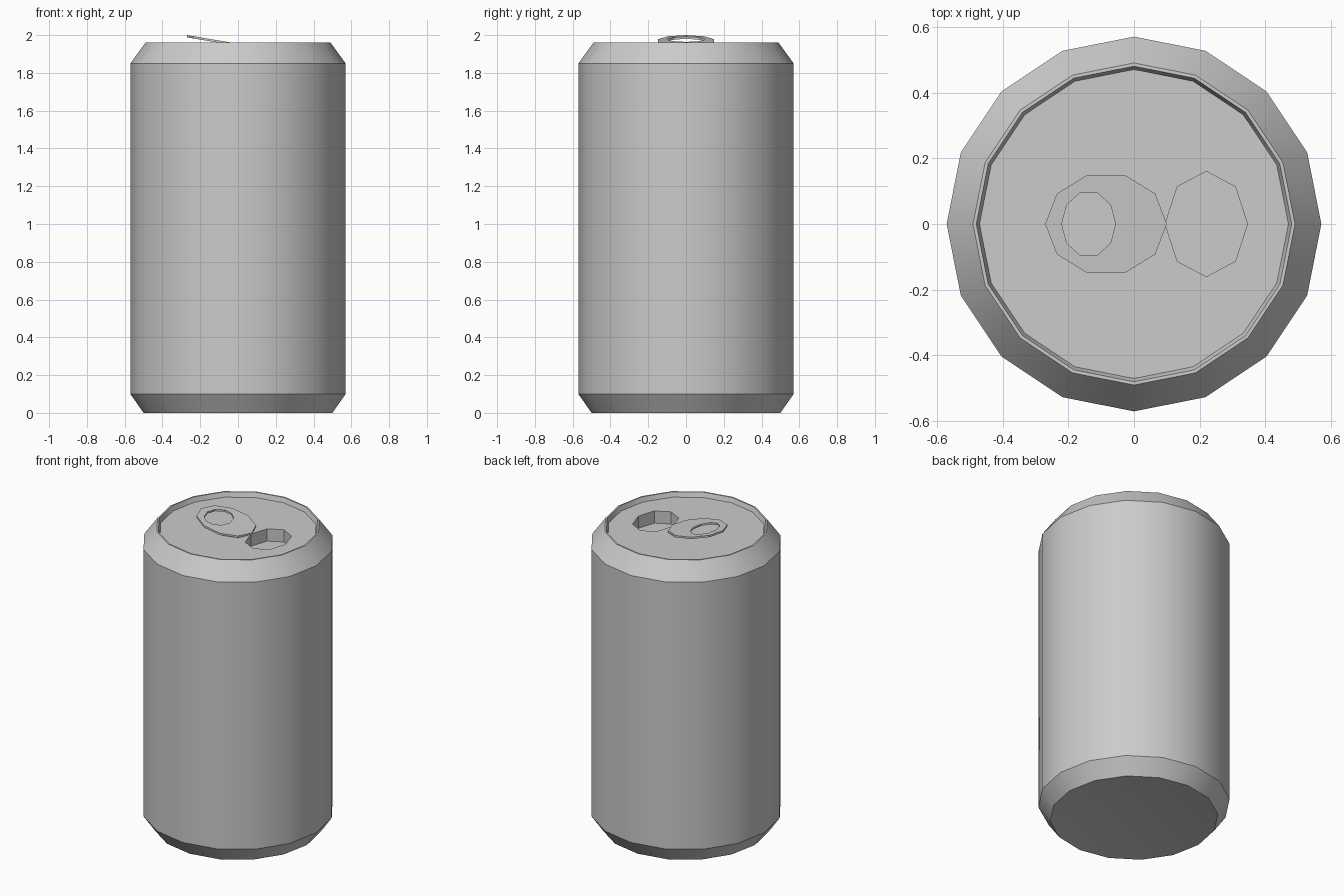
import bpy, bmesh, math

cube = bpy.data.objects.get("Cube")
if cube:
    bpy.data.objects.remove(cube)

SIDES = 16
LID_Z = 1.93

metal = bpy.data.materials.new("light grey metal")
metal.use_nodes = True
color = (0.6, 0.6, 0.6, 1)
metal.diffuse_color = color
metal.node_tree.nodes["Principled BSDF"].inputs["Base Color"].default_value = color


def make_object(name, bm):
    bmesh.ops.recalc_face_normals(bm, faces=bm.faces)
    mesh = bpy.data.meshes.new(name)
    bm.to_mesh(mesh)
    bm.free()
    mesh.materials.append(metal)
    obj = bpy.data.objects.new(name, mesh)
    bpy.context.collection.objects.link(obj)
    return obj


def ring(bm, cx, rx, ry, sides, height):
    """Loop of vertices; height is a function of x."""
    verts = []
    for i in range(sides):
        a = math.tau * i / sides
        x = cx + rx * math.cos(a)
        verts.append(bm.verts.new((x, ry * math.sin(a), height(x))))
    return verts


def bridge(bm, a, b):
    for i in range(len(a)):
        j = (i + 1) % len(a)
        bm.faces.new((a[i], a[j], b[j], b[i]))


def shade(obj):
    bpy.ops.object.select_all(action='DESELECT')
    obj.select_set(True)
    bpy.context.view_layer.objects.active = obj
    bpy.ops.object.shade_smooth_by_angle(angle=math.radians(30))


# Can body: chamfered wall, rim and recessed lid, with a shallow domed base
profile = [(0.25, 0.03), (0.50, 0), (0.57, 0.10), (0.57, 1.85),
           (0.49, 1.96), (0.48, 1.96), (0.47, LID_Z)]
bm = bmesh.new()
loops = [ring(bm, 0, r, r, SIDES, lambda x, z=z: z) for r, z in profile]
for lower, upper in zip(loops, loops[1:]):
    bridge(bm, lower, upper)
bm.faces.new(loops[0])
bm.faces.new(loops[-1])
body = make_object("can_body", bm)

# Drinking opening: octagonal pocket cut into the lid
bm = bmesh.new()
floor = ring(bm, 0.22, 0.125, 0.16, 8, lambda x: LID_Z - 0.08)
top = ring(bm, 0.22, 0.125, 0.16, 8, lambda x: LID_Z + 0.1)
bridge(bm, floor, top)
bm.faces.new(floor)
bm.faces.new(top)
cutter = make_object("opening_cutter", bm)
cutter.hide_render = True
cut = body.modifiers.new("opening", 'BOOLEAN')
cut.operation = 'DIFFERENCE'
cut.solver = 'EXACT'
cut.object = cutter
bpy.context.view_layer.objects.active = body
bpy.ops.object.modifier_apply(modifier=cut.name)
bpy.data.objects.remove(cutter)
shade(body)


# Pull tab: thin tilted ring, raised at the finger end
def tab_top(x):
    return LID_Z + 0.008 + 0.062 * (0.10 - x) / 0.37


def tab_bottom(x):
    return tab_top(x) - 0.012


bm = bmesh.new()
parts = []
for height in (tab_top, tab_bottom):
    outer = ring(bm, -0.085, 0.185, 0.157, 10, height)
    inner = ring(bm, -0.138, 0.082, 0.1, 10, height)
    bridge(bm, outer, inner)
    parts.append((outer, inner))
bridge(bm, parts[0][0], parts[1][0])
bridge(bm, parts[0][1], parts[1][1])
tab = make_object("pull_tab", bm)
shade(tab)
